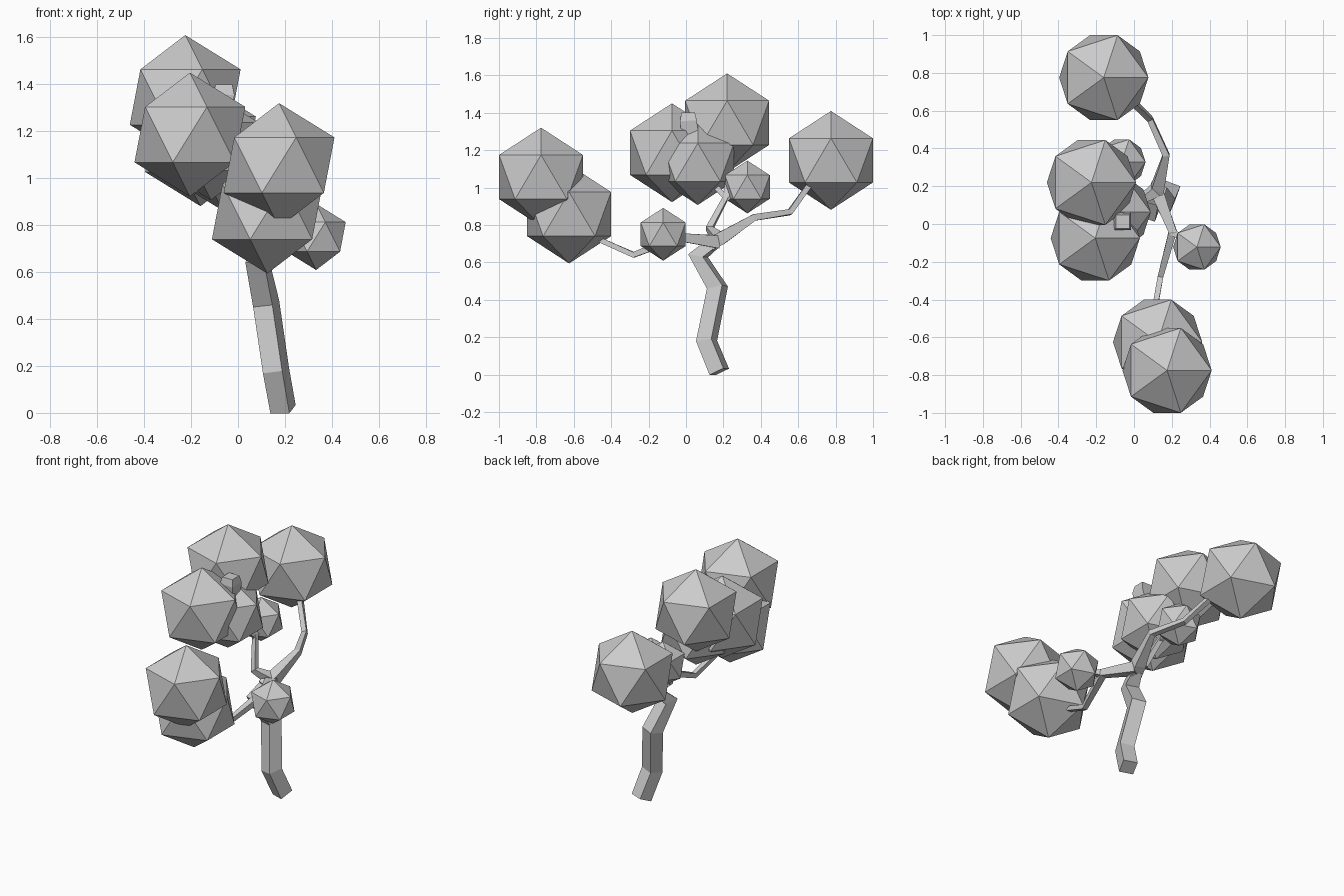
import bpy, bmesh
from mathutils import Vector


def limb(name, path, ref):
    """Square-section tapered limb through (x, y, z, half_width) points."""
    bm = bmesh.new()
    pts = [Vector(p[:3]) for p in path]
    rings = []
    for i, p in enumerate(pts):
        t = Vector()
        if i > 0:
            t += (p - pts[i - 1]).normalized()
        if i < len(pts) - 1:
            t += (pts[i + 1] - p).normalized()
        t.normalize()
        u = Vector(ref)
        u = (u - t * u.dot(t)).normalized()
        v = t.cross(u)
        w = path[i][3]
        rings.append([bm.verts.new(p + (u * a + v * b) * w)
                      for a, b in ((1, 1), (-1, 1), (-1, -1), (1, -1))])
    for r0, r1 in zip(rings, rings[1:]):
        for k in range(4):
            n = (k + 1) % 4
            bm.faces.new((r0[k], r0[n], r1[n], r1[k]))
    bm.faces.new(rings[0][::-1])
    bm.faces.new(rings[-1])
    bmesh.ops.recalc_face_normals(bm, faces=bm.faces)
    me = bpy.data.meshes.new(name)
    bm.to_mesh(me)
    bm.free()
    ob = bpy.data.objects.new(name, me)
    bpy.context.collection.objects.link(ob)


X, Y, Z = (1, 0, 0), (0, 1, 0), (0, 0, 1)

# Crooked trunk, slightly turned square section
limb("trunk", [(.192, .178, .015, .043), (.162, .11, .18, .044), (.12, .168, .465, .044),
               (.085, .065, .635, .042), (.11, .15, .705, .03)], (.94, -.34, 0))

# Branches
limb("back_branch", [(.10, .12, .69, .032), (.125, .19, .73, .034), (.17, .365, .84, .018),
                     (.085, .555, .868, .015), (-.01, .65, 1.0, .015), (-.12, .74, 1.1, .012)], X)
limb("front_branch", [(.12, .17, .71, .034), (.205, -.04, .735, .022), (.14, -.28, .64, .015),
                      (.11, -.45, .715, .014), (.125, -.62, .85, .012), (.175, -.77, 1.0, .012)], X)
limb("side_twig", [(.20, -.04, .735, .018), (.32, -.12, .75, .012)], Z)
limb("left_branch", [(.12, .18, .72, .032), (.03, .125, .78, .018), (-.03, .22, .96, .014),
                     (-.20, .22, 1.25, .014)], Y)
limb("inner_branch", [(-.03, .21, .95, .014), (-.09, .07, 1.1, .014), (-.20, -.05, 1.18, .014)], X)
limb("small_twig", [(-.02, .2, .93, .012), (-.06, .32, 1.0, .012)], X)
limb("shoot_tip", [(-.09, .04, 1.15, .045), (-.06, .012, 1.36, .045), (-.06, .012, 1.4, .036)], X)

# Foliage clumps: x, y, z, radius
clumps = [
    (-.16, .775, 1.145, .264),
    (-.225, .22, 1.346, .264),
    (-.205, -.075, 1.186, .264),
    (.175, -.775, 1.056, .264),
    (.125, -.625, .858, .264),
    (.333, -.122, .75, .141),
    (-.065, .328, 1.003, .141),
    (-.115, .063, 1.135, .228),
]
for i, (x, y, z, r) in enumerate(clumps):
    bpy.ops.mesh.primitive_ico_sphere_add(subdivisions=1, radius=r, location=(x, y, z))
    bpy.context.object.name = f"foliage_{i + 1}"
